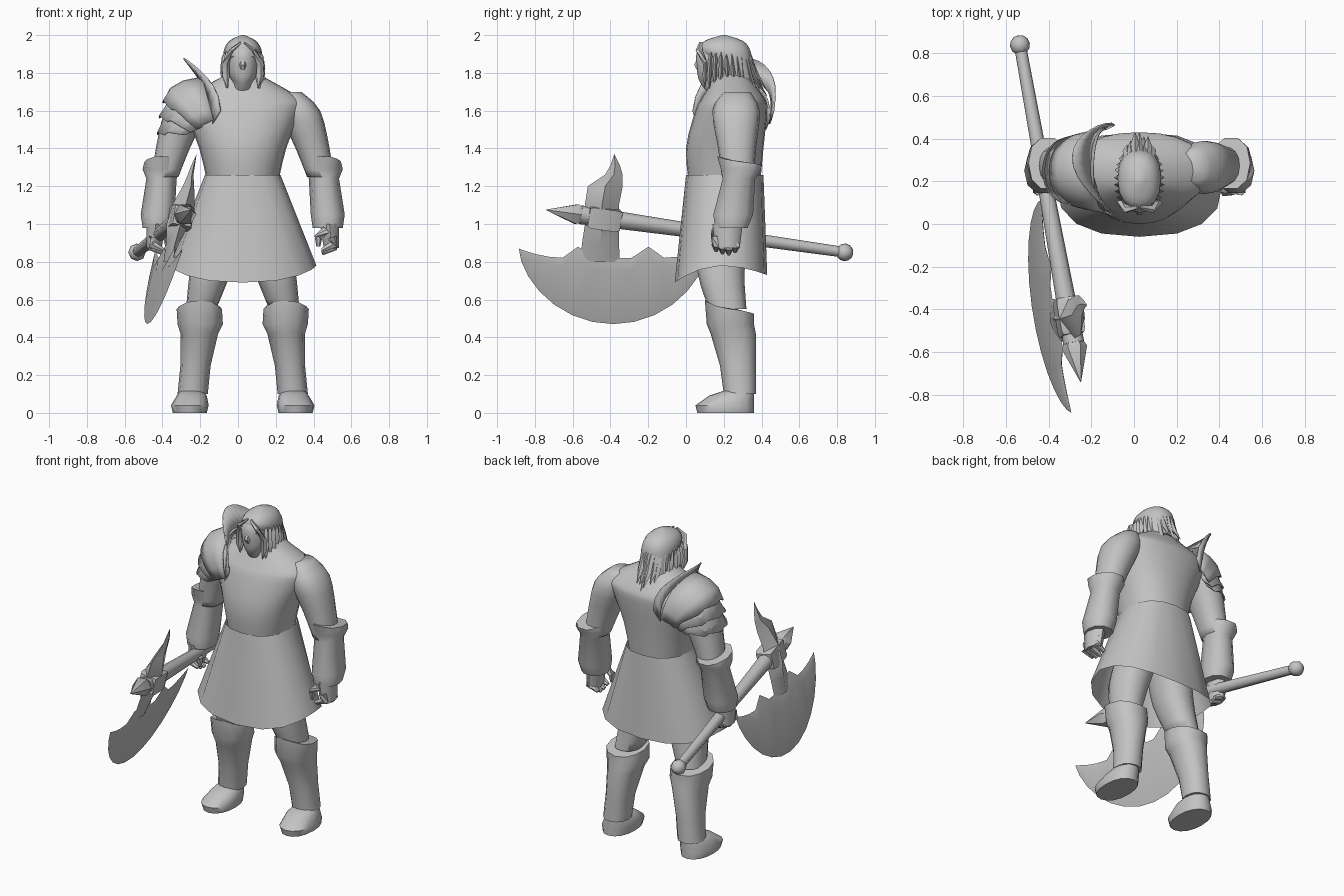
import bpy, bmesh, math, random
from mathutils import Vector

random.seed(4)
if "Cube" in bpy.data.objects:
    bpy.data.objects.remove(bpy.data.objects["Cube"])

SHADE = 0.55
GREY = bpy.data.materials.new("plain_grey")
GREY.use_nodes = True
GREY.diffuse_color = (SHADE, SHADE, SHADE, 1)
GREY.node_tree.nodes["Principled BSDF"].inputs["Base Color"].default_value = GREY.diffuse_color
MID = 0.025  # body centre line in x


def skin(name, rings, caps=True, closed=True, angle=45):
    """Join rows of points into one surface object."""
    bm = bmesh.new()
    rows = [[bm.verts.new(point) for point in ring] for ring in rings]
    count = len(rows[0])
    for lower, upper in zip(rows, rows[1:]):
        for i in range(count if closed else count - 1):
            j = (i + 1) % count
            bm.faces.new((lower[i], lower[j], upper[j], upper[i]))
    if caps:
        bm.faces.new(rows[0])
        bm.faces.new(rows[-1])
    bmesh.ops.remove_doubles(bm, verts=bm.verts, dist=0.0005)
    bmesh.ops.recalc_face_normals(bm, faces=bm.faces)
    mesh = bpy.data.meshes.new(name)
    bm.to_mesh(mesh)
    bm.free()
    mesh.materials.append(GREY)
    ob = bpy.data.objects.new(name, mesh)
    bpy.context.collection.objects.link(ob)
    bpy.ops.object.select_all(action='DESELECT')
    ob.select_set(True)
    bpy.context.view_layer.objects.active = ob
    bpy.ops.object.shade_smooth_by_angle(angle=math.radians(angle))
    return ob


def smooth_rows(rows, steps):
    """Pass a soft curve through the given rows of numbers."""
    rows = [Vector(row) for row in rows]
    padded = [rows[0]] + rows + [rows[-1]]
    result = []
    for a, b, c, d in zip(padded, padded[1:], padded[2:], padded[3:]):
        for k in range(steps):
            t = k / steps
            result.append(b + (c - a) * t / 2 + (a - b * 2.5 + c * 2 - d / 2) * t ** 2
                          + ((b - c) * 3 + d - a) * t ** 3 / 2)
    return result + [rows[-1]]


def signed_power(value, power):
    return math.copysign(abs(value) ** power, value)


def loft(name, sections, side=1, steps=3, sides=16, square=0.9, caps=True, front=0, back=0, angle=80):
    """Level rings (height, half width, front, back, x); front/back shift the last rim."""
    rings = []
    rows = smooth_rows(sections, steps)
    for row in rows:
        z, half, near, far, x = row
        ring = []
        for i in range(sides):
            turn = math.tau * i / sides
            across, along = math.cos(turn), math.sin(turn)
            rim = (front if along < 0 else back) * abs(along) ** 1.5 if row is rows[-1] else 0
            ring.append((MID + side * (x + half * signed_power(across, square)),
                         (near + far) / 2 + (far - near) / 2 * signed_power(along, square), z + rim))
        rings.append(ring)
    return skin(name, rings, caps, angle=angle)


def tube(name, path, sides=8, flat=1.0, turn=0.0):
    """Rings across a path of (x, y, z, radius)."""
    points = [Vector(p[:3]) for p in path]
    rings = []
    for k, centre in enumerate(points):
        along = (points[min(k + 1, len(points) - 1)] - points[max(k - 1, 0)]).normalized()
        helper = Vector((0, 0, 1)) if abs(along.z) < 0.9 else Vector((0, 1, 0))
        u = along.cross(helper).normalized()
        v = along.cross(u) * flat
        angles = [math.tau * i / sides + turn for i in range(sides)]
        rings.append([centre + path[k][-1] * (u * math.cos(a) + v * math.sin(a)) for a in angles])
    return skin(name, rings)


# Torso and skirt
loft("torso", [(1.18, .18, .02, .39, 0), (1.4, .23, 0, .41, 0), (1.6, .31, .05, .43, 0),
               (1.66, .31, .08, .42, 0), (1.73, .2, .12, .37, 0), (1.8, .07, .15, .32, 0)], sides=24)
loft("skirt", [(1.26, .2, 0, .41, 0), (.78, .39, -.06, .43, 0)],
     steps=1, square=.82, caps=False, front=-.09, back=-.05)

# Head, nose and brow
loft("head", [(1.68, .07, .13, .29, 0), (1.74, .05, .08, .27, 0), (1.8, .08, .06, .29, 0),
              (1.92, .08, .06, .32, 0), (1.99, .03, .16, .23, 0)])
tube("nose", [(MID, .08, 1.9, .01), (MID, .06, 1.84, .02), (MID, .07, 1.82, .015)], sides=6)
tube("brow", [(MID + x, .07 + abs(x) / 3, 1.89, .012) for x in (-.06, 0, .06)], sides=6)

# Hair cap and loose strands, longer at the back
loft("hair_cap", [(1.76, .09, .22, .36, 0), (1.85, .1, .13, .35, 0), (1.92, .1, .07, .34, 0),
                  (1.97, .07, .1, .3, 0), (2, .01, .19, .21, 0)])
STRANDS = 21
for i in range(STRANDS):
    turn = math.radians(-30 + 240 * i / (STRANDS - 1))
    across, along = math.cos(turn), math.sin(turn)
    behind = max(0, along)
    drop = random.uniform(-.03, .03) - .03 * behind
    spread = random.uniform(0, .03) * behind

    def strand_point(reach, z, radius, lift=0):
        return (MID + min(reach, .1) * across, .2 + reach * 1.5 * along + spread * lift, z + drop * lift, radius)

    tube("hair_strand", [strand_point(.075, 1.95, .006), strand_point(.095, 1.88, .017),
                         strand_point(.103, 1.8, .02, 1),
                         strand_point(.1 + .04 * behind, 1.72, .002, 1)], sides=4, flat=.6)
for side in (1, -1):
    tube("parted_fringe", [(MID + side * x, y, z, r) for x, y, z, r in (
        (.01, .08, 1.96, .01), (.06, .07, 1.92, .02), (.09, .1, 1.85, .02),
        (.09, .1, 1.78, .02), (.08, .1, 1.72, .002))], sides=5, flat=.6)

# Limbs, mirrored about the centre line
for side, word in ((1, "left"), (-1, "right")):
    def mirrored(x, y, z, radius):
        return (MID + side * x, y, z, radius)

    loft(word + "_upper_arm", [(1.7, .06, .2, .34, .25), (1.6, .11, .14, .39, .3),
                               (1.4, .09, .17, .37, .37), (1.25, .07, .19, .36, .41)], side)
    loft(word + "_gauntlet", [(.98, .08, .15, .33, .45), (1.05, .09, .14, .36, .45),
                              (1.24, .08, .19, .37, .43), (1.29, .1, .18, .4, .43),
                              (1.33, .09, .16, .41, .43)],
         side, steps=1, sides=10, front=.03, back=-.02, angle=50)
    tube(word + "_palm", [mirrored(.46, .22, 1, .05), mirrored(.47, .22, .87, .04)], flat=1.6)
    for i in range(4):
        y = .16 + i / 30
        curl = abs(i - 1.7) / 80
        tube(word + "_finger", [mirrored(.47, y, .93, .027), mirrored(.48, y, .87 + curl, .026),
                                mirrored(.42, y, .84 + curl, .012)], sides=6)
    tube(word + "_thumb", [mirrored(.44, .16, .97, .025), mirrored(.4, .15, .93, .022),
                           mirrored(.4, .15, .88, .01)], sides=6)
    loft(word + "_thigh", [(.95, .12, .07, .34, .12), (.75, .11, .06, .31, .17),
                           (.55, .08, .12, .32, .22)], side)
    loft(word + "_boot", [(.1, .08, .2, .37, .265), (.25, .08, .18, .37, .25), (.42, .1, .13, .37, .23),
                          (.47, .12, .11, .36, .225), (.55, .12, .1, .36, .23)],
         side, steps=1, sides=12, front=.045, back=-.025, angle=50)
    loft(word + "_foot", [(0, .09, .06, .36, .28), (.04, .1, .05, .36, .28), (.09, .08, .12, .36, .27),
                          (.12, .06, .21, .36, .27)], side, steps=1, angle=50)


# Shoulder guard: arched plates over the right shoulder
def arch(name, rows, lean=0.0, bend=0.8, ragged=0.0):
    """Rows of (crown x, crown z, foot x, foot z, half width)."""
    rings = []
    for crown_x, crown_z, foot_x, foot_z, half in rows:
        ring = []
        for i in range(17):
            turn = math.pi * (i / 16 - .5)
            rise = max(0, math.cos(turn))
            notch = ragged * (i % 4 - 1.5) if len(rings) == len(rows) - 1 else 0
            ring.append((foot_x + (crown_x - foot_x) * rise ** bend, .25 + half * math.sin(turn) + lean * rise,
                         foot_z + (crown_z - foot_z) * rise ** .8 + notch))
        rings.append(ring)
    shell = skin(name, rings, caps=False, closed=False)
    shell.modifiers.new("thickness", 'SOLIDIFY').thickness = .008


arch("guard_collar", [(-.285, 1.88, -.09, 1.6, .21), (-.2, 1.77, -.13, 1.53, .19)], lean=.06, bend=1.7)
crowns = [(-.19, 1.78), (-.29, 1.76), (-.36, 1.72), (-.4, 1.65), (-.42, 1.57), (-.43, 1.48)]
guard = [(x, z, -.13 - .03 * k, 1.55 - .014 * k, .2 - .008 * k) for k, (x, z) in enumerate(crowns)]
for word, first, last in (("top", 0, 3), ("middle", 2, 4), ("lower", 3, 5)):
    tucked = [(x + .03, z, fx + .02, fz, half - .02) for x, z, fx, fz, half in guard[first:last]]
    arch("guard_" + word + "_plate", (guard[:last] if first == 0 else tucked) + [guard[last]], ragged=.005)


# Axe: everything threaded on the shaft line
def shaft(y, radius):
    t = (.84 - y) / 1.58
    return (-.535 + .285 * t, y, .85 + .225 * t, radius)


tube("axe_shaft", [shaft(.84, .028), shaft(.2, .035), shaft(-.56, .05)])
arcs = [math.pi * i / 6 for i in range(7)]
tube("axe_pommel", [shaft(.84 + .045 * math.cos(a), .002 + .045 * math.sin(a)) for a in arcs])
tube("axe_spike", [shaft(-.55, .045), shaft(-.58, .06), shaft(-.74, .002)], sides=6)
tube("axe_socket", [shaft(-.35, .07), shaft(-.38, .08), shaft(-.5, .08), shaft(-.52, .07)],
     sides=4, turn=.6)


def blade(name, sections, ridge):
    """Rows of (edge, edge, half thickness): thin edges, thicker ridge, in a tilted plane."""
    def place(y, z, offset=0):
        return (.29 * z - .14 * y - .67 + offset, y, z)
    rings = []
    for a, b, thick in sections:
        middle = Vector(a).lerp(Vector(b), ridge)
        rings.append([place(*a), place(*middle, thick), place(*b), place(*middle, -thick)])
    skin(name, rings, caps=False, angle=30)


# Crescent cutting edge with a notched back, then the neck and upper horn
crescent = []
for i in range(15):
    turn = math.pi * (1 - i / 14)
    reach, depth = math.cos(turn), max(0, math.sin(turn))
    notch = .06 if i in (5, 9) else 0
    crescent.append(((-.385 + .5 * reach, .87 - .4 * depth ** 1.2),
                     (-.385 + (.43 + .07 * reach ** 8) * reach, .82 + .05 * reach ** 8 + notch),
                     .02 * depth))
blade("axe_crescent", crescent, .8)
neck = [(-.56, -.35, .8, .02), (-.55, -.355, .9, .035), (-.535, -.355, 1, .06), (-.535, -.355, 1.1, .06),
        (-.52, -.335, 1.2, .03), (-.43, -.335, 1.26, .015), (-.4, -.35, 1.31, .01), (-.38, -.38, 1.37, 0)]
blade("axe_neck", [((left, z), (right, z), thick) for left, right, z, thick in neck], .5)
